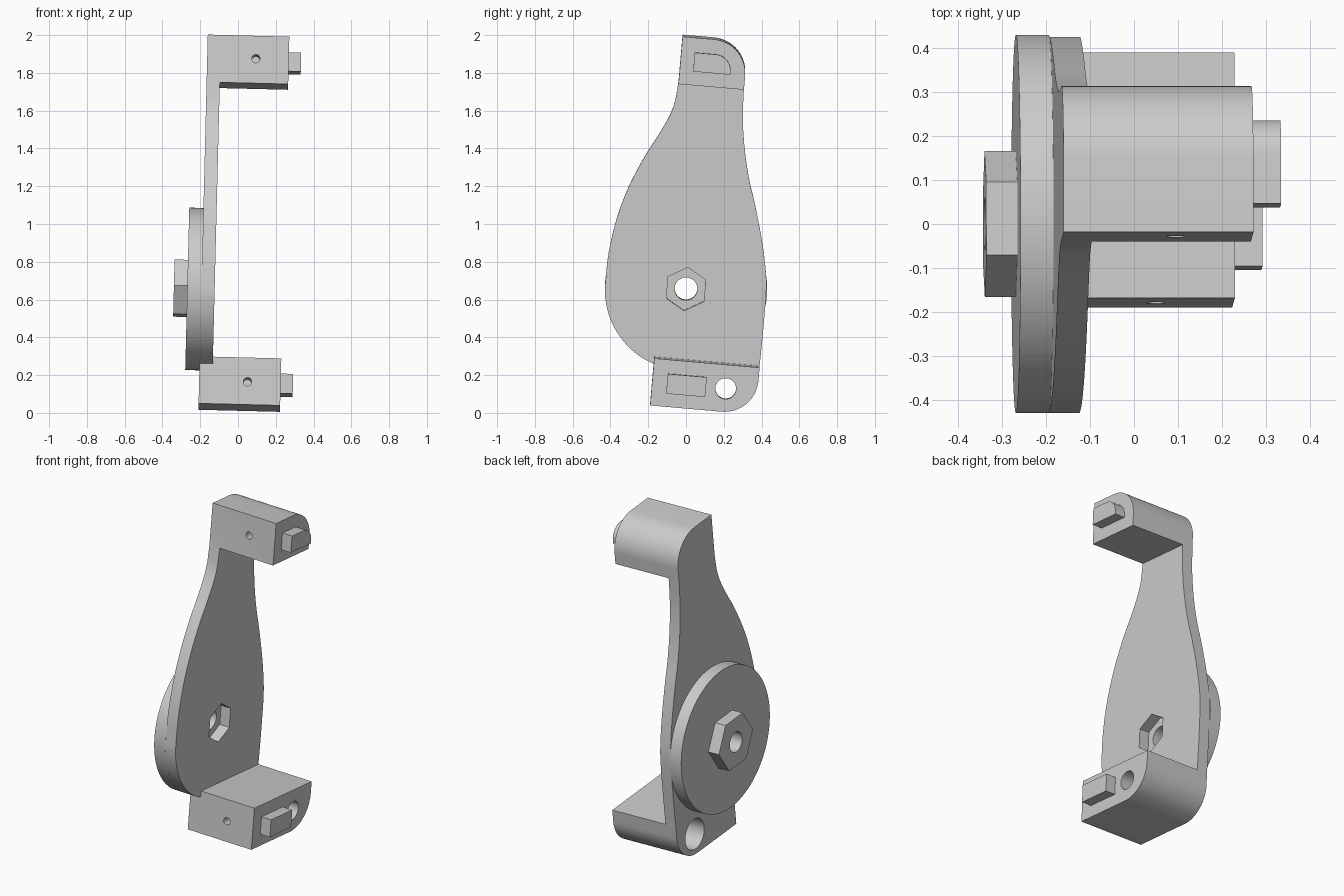
import bpy, bmesh, math
from mathutils import Matrix, Vector

if "Cube" in bpy.data.objects:
    bpy.data.objects.remove(bpy.data.objects["Cube"], do_unlink=True)

TILT = math.radians(-5)      # tilt of the blocks in the side plane
LEAN = 0.025                 # lean of the whole part about y
E1 = Vector((math.cos(TILT), math.sin(TILT)))
E2 = Vector((-math.sin(TILT), math.cos(TILT)))
OUTER, INNER, END, PEG_END = -0.21, -0.14, 0.222, 0.287
PIVOT = Vector((0, 0.652))

grey = bpy.data.materials.new("light_grey")
grey.use_nodes = True
grey.diffuse_color = (0.6, 0.6, 0.6, 1)
grey.node_tree.nodes["Principled BSDF"].inputs["Base Color"].default_value = (0.6, 0.6, 0.6, 1)


def circle(c, r, n=64, start=0.0):
    return [c + r * Vector((math.cos(start + math.tau * i / n), math.sin(start + math.tau * i / n)))
            for i in range(n)]


def block(origin, w, h, rounded=None, r=0.18):
    """Tilted rectangle in (y, z); one corner may be rounded."""
    pts = []
    for i, (u, v) in enumerate([(0, 0), (w, 0), (w, h), (0, h)]):
        if i != rounded:
            pts.append((u, v))
            continue
        cu, cv = (r if u == 0 else w - r), (r if v == 0 else h - r)
        first = math.pi / 2 * (i + 2)
        for k in range(17):
            a = first + math.pi / 2 * k / 16
            pts.append((cu + r * math.cos(a), cv + r * math.sin(a)))
    return [Vector(origin) + u * E1 + v * E2 for u, v in pts]


def spline(points, n=8):
    """Smooth curve through the points."""
    p = [Vector(q) for q in points]
    p = [p[0]] + p + [p[-1]]
    out = []
    for a, b, c, d in zip(p, p[1:], p[2:], p[3:]):
        for k in range(n):
            t = k / n
            out.append(0.5 * (2 * b + (c - a) * t + (2 * a - 5 * b + 4 * c - d) * t ** 2
                              + (3 * b - a - 3 * c + d) * t ** 3))
    return out + [p[-1]]


def make(name, bm):
    bmesh.ops.recalc_face_normals(bm, faces=bm.faces)
    me = bpy.data.meshes.new(name)
    bm.to_mesh(me)
    bm.free()
    me.materials.append(grey)
    ob = bpy.data.objects.new(name, me)
    bpy.context.collection.objects.link(ob)
    return ob


def prism(name, pts, x0, x1):
    bm = bmesh.new()
    face = bm.faces.new([bm.verts.new((x0, p.x, p.y)) for p in pts])
    res = bmesh.ops.extrude_face_region(bm, geom=[face])
    verts = [v for v in res["geom"] if isinstance(v, bmesh.types.BMVert)]
    bmesh.ops.translate(bm, verts=verts, vec=(x1 - x0, 0, 0))
    return make(name, bm)


def screw_hole(x, y, z):
    bm = bmesh.new()
    turn = Matrix.Rotation(math.pi / 2 + TILT, 4, "X")
    bmesh.ops.create_cone(bm, cap_ends=True, segments=24, radius1=0.022, radius2=0.022,
                          depth=0.24, matrix=Matrix.Translation((x, y, z)) @ turn)
    return make("screw_hole_cutter", bm)


def combine(ob, others, operation):
    """Apply booleans to the object and remove the helpers."""
    for other in others:
        other.hide_render = True
        mod = ob.modifiers.new("bool", "BOOLEAN")
        mod.operation, mod.solver, mod.object = operation, "EXACT", other
    deps = bpy.context.evaluated_depsgraph_get()
    mesh = bpy.data.meshes.new_from_object(ob.evaluated_get(deps))
    ob.modifiers.clear()
    ob.data = mesh
    for other in others:
        bpy.data.objects.remove(other, do_unlink=True)


# Side profiles of the two blocks
top = block((-0.04, 1.747), 0.348, 0.252, rounded=2)
low_origin = Vector((-0.19, 0.045))
low = block(low_origin, 0.56, 0.25, rounded=1)

# Plate outline: curved flanks, round lower end, block ends
left = spline([top[0], (-0.06, 1.64), (-0.092, 1.56), (-0.15, 1.46), (-0.215, 1.36),
               (-0.30, 1.2), (-0.365, 1.03), (-0.41, 0.84), (-0.43, 0.65)])
arc = [Vector((0, 0.65)) + 0.43 * Vector((math.cos(a), math.sin(a)))
       for a in (math.radians(180 + 5 * k) for k in range(1, 13))]
right = spline([low[-2], (0.41, 0.45), (0.425, 0.65), (0.42, 0.77), (0.4, 0.92),
                (0.365, 1.1), (0.335, 1.23), (0.312, 1.38), (0.301, 1.55), top[1]])
outline = [top[-1]] + left + arc + [low_origin + 0.213 * E2] + low[:-2] + right + top[2:-1]

# Frame: plate with both arms
frame = prism("frame", outline, OUTER, INNER)
combine(frame, [prism("upper_arm", top, -0.18, END), prism("lower_arm", low, -0.18, END)], "UNION")
bore_centre = Vector((0.21, 0.134))
combine(frame, [
    prism("pivot_cutter", circle(PIVOT, 0.06), -0.5, 0),
    prism("nut_cutter", circle(PIVOT, 0.115, 6, TILT + math.pi / 6), -0.205, -0.05),
    prism("bore_cutter", circle(bore_centre, 0.055), -0.4, 0.4),
    prism("counterbore_cutter", circle(bore_centre, 0.092), -0.4, 0.1),
    screw_hole(0.048, -0.03, 1.877),
    screw_hole(0.046, -0.18, 0.166),
], "DIFFERENCE")

# Pivot disc and hexagonal boss on the outer side
disc = prism("pivot_disc", circle(Vector((0, 0.65)), 0.43, 96), -0.285, OUTER)
boss = prism("hex_boss", circle(PIVOT, 0.167, 6, TILT), -0.356, -0.285)
for part in (disc, boss):
    combine(part, [prism("pivot_cutter", circle(PIVOT, 0.06), -0.5, 0)], "DIFFERENCE")

# Locating pegs on the arm ends
upper_peg = prism("upper_peg", block((0.038, 1.815), 0.197, 0.1, rounded=2, r=0.085), END, PEG_END)
lower_peg = prism("lower_peg", block((-0.105, 0.109), 0.207, 0.105), END, PEG_END)

# Lean the whole part and shade it
parts = [frame, disc, boss, upper_peg, lower_peg]
bpy.ops.object.select_all(action="DESELECT")
for part in parts:
    part.data.transform(Matrix.Rotation(LEAN, 4, "Y"))
    part.select_set(True)
bpy.context.view_layer.objects.active = frame
bpy.ops.object.shade_smooth_by_angle(angle=math.radians(30))
